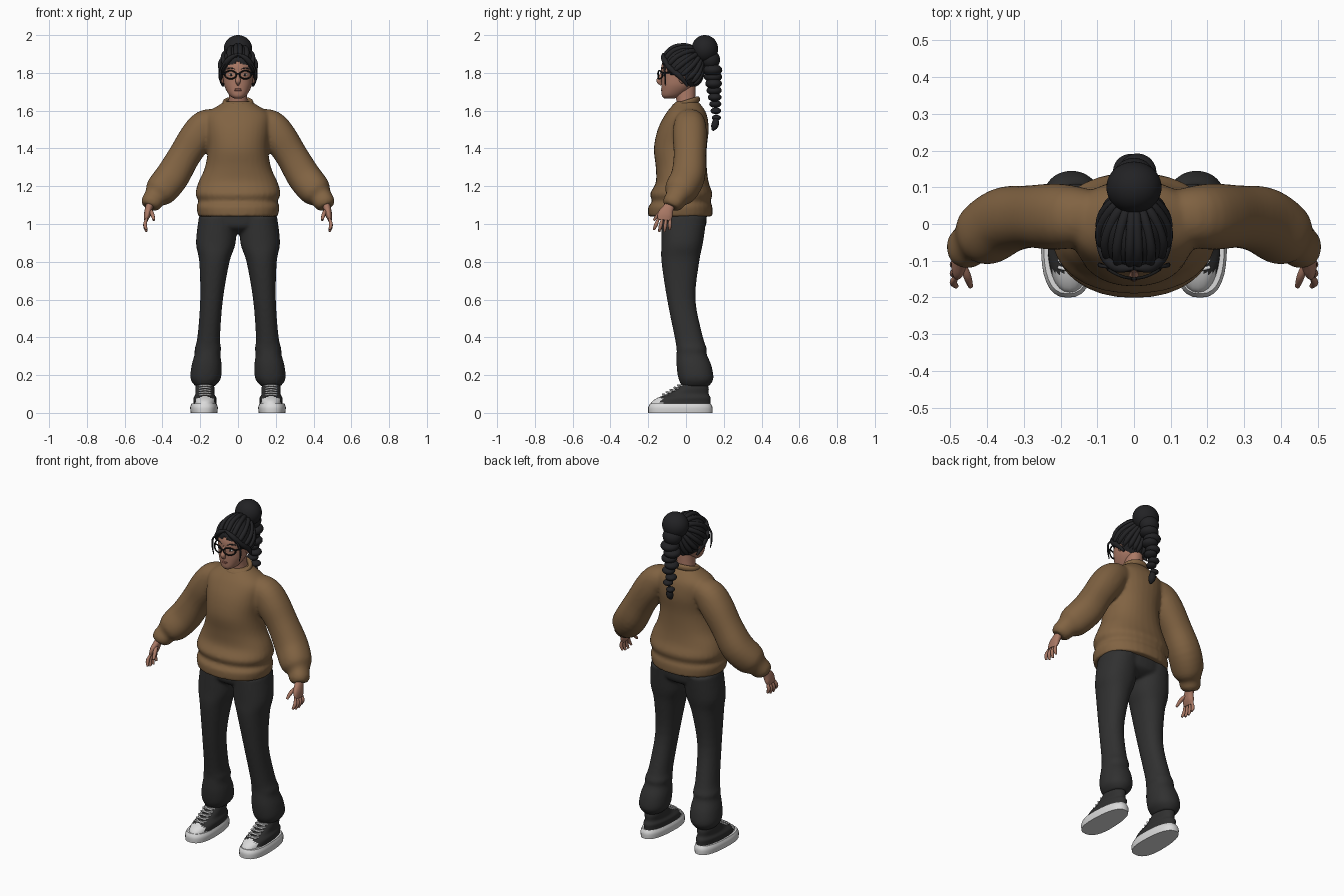
import bpy, bmesh, math
from mathutils import Vector, Matrix

if "Cube" in bpy.data.objects:
    bpy.data.objects.remove(bpy.data.objects["Cube"])

ACROSS, DEEP, UP = Vector((1, 0, 0)), Vector((0, 1, 0)), Vector((0, 0, 1))
SIDES = {"left": 1, "right": -1}
bm = bmesh.new()  # working mesh, emptied after each part

def material(name, red, green, blue):
    mat = bpy.data.materials.new(name)
    mat.use_nodes = True
    mat.diffuse_color = (red, green, blue, 1)
    shader = next(node for node in mat.node_tree.nodes if node.type == 'BSDF_PRINCIPLED')
    shader.inputs["Base Color"].default_value = mat.diffuse_color
    shader.inputs["Roughness"].default_value = .8
    return mat

WOOL = material("brown wool", .22, .125, .055)
CLOTH = material("charcoal cloth", .03, .03, .03)
HAIR = material("black hair", .016, .016, .018)
SKIN = material("warm skin", .4, .19, .13)
LIPS = material("rose lips", .32, .12, .09)
RUBBER = material("white rubber", .7, .7, .7)
FRAME = material("black frame", .01, .01, .01)
EYE = material("eye white", .6, .6, .6)

def spline(rows, closed, steps=4):
    """Catmull-Rom interpolation of rows of equal length."""
    result, total = [], len(rows)
    for i in range(total if closed else total - 1):
        near = [(i + k) % total if closed else min(max(i + k, 0), total - 1) for k in (-1, 0, 1, 2)]
        for step in range(steps):
            t = step / steps
            result.append([b + t / 2 * (c - a + t * (2*a - 5*b + 4*c - d + t * (3*(b - c) + d - a)))
                           for a, b, c, d in zip(*(rows[k] for k in near))])
    return result if closed else result + [list(rows[-1])]

def loft(rows, side=1, ref=DEEP, closed=False, flat=False, taper=0, sides=32, power=2.2):
    """Skin rings given as (x, y, z, half width, optional half depth)."""
    rows = spline(rows, closed)
    centres = [Vector(row[:3]) for row in rows]
    rings, total = [], len(rows)
    for i, row in enumerate(rows):
        u, v = ACROSS, DEEP
        if not flat:
            after = (i + 1) % total if closed else min(i + 1, total - 1)
            before = i - 1 if closed else max(i - 1, 0)
            along = (centres[after] - centres[before]).normalized()
            u = along.cross(ref).normalized()
            v = u.cross(along)
        ring = []
        for k in range(sides):
            angle = math.tau * k / sides
            c, s = (math.copysign(abs(f) ** (2 / power), f) for f in (math.cos(angle), math.sin(angle)))
            point = centres[i] + u * c * row[3] * (1 - taper * s) + v * s * row[-1]
            point.x *= side
            ring.append(bm.verts.new(point))
        rings.append(ring)
    for i in range(total if closed else total - 1):
        low, high = rings[i], rings[(i + 1) % total]
        for k in range(sides):
            j = (k + 1) % sides
            bm.faces.new((low[k], low[j], high[j], high[k]))
    if not closed:
        bm.faces.new(rings[0])
        bm.faces.new(rings[-1])

def stack(rows, x=0, lean=0, **options):
    """Loft level rings given as (height, front, back, half width)."""
    loft([(x + lean * z, (front + back) / 2, z, width, (back - front) / 2)
          for z, front, back, width in rows], flat=True, **options)

def strand(path, radius, ends=1, **options):
    """Round tube along a path, with narrower ends."""
    last = len(path) - 1
    loft([(*p, radius * (ends if i in (0, last) else 1)) for i, p in enumerate(path)], sides=12, **options)

def ball(centre, radii, side=1):
    x, y, z = centre
    bmesh.ops.create_uvsphere(bm, u_segments=48, v_segments=32, radius=1,
                              matrix=Matrix.Translation((x * side, y, z)) @ Matrix.Diagonal((*radii, 1)))

def finish(name, *mats, rule=lambda centre: False, blend=False):
    bmesh.ops.recalc_face_normals(bm, faces=bm.faces)
    for face in bm.faces:
        face.material_index = int(rule(face.calc_center_median()))
    mesh = bpy.data.meshes.new(name)
    bm.to_mesh(mesh)
    bm.clear()
    ob = bpy.data.objects.new(name, mesh)
    bpy.context.scene.collection.objects.link(ob)
    for mat in mats:
        mesh.materials.append(mat)
    bpy.ops.object.select_all(action='DESELECT')
    ob.select_set(True)
    bpy.context.view_layer.objects.active = ob
    bpy.ops.object.shade_smooth_by_angle(angle=math.radians(50))
    if blend:
        remesh = ob.modifiers.new("blend", 'REMESH')
        remesh.mode, remesh.voxel_size, remesh.use_smooth_shade = 'VOXEL', .009, True
        soften = ob.modifiers.new("soften", 'SMOOTH')
        soften.factor, soften.iterations = .5, 5
    return ob

# Sweater: body and sleeves blended into one skin
stack([(1.04, -.2, .14, .21), (1.09, -.2, .14, .22), (1.12, -.18, .13, .21), (1.16, -.19, .14, .225),
       (1.22, -.16, .12, .21), (1.3, -.16, .11, .175), (1.4, -.17, .11, .16), (1.5, -.15, .12, .17),
       (1.58, -.11, .11, .17), (1.63, -.07, .08, .1), (1.65, -.05, .06, .07)])
for side in SIDES.values():
    loft([(.1, .02, 1.54, .07), (.17, .02, 1.52, .085), (.22, .02, 1.46, .09), (.285, .02, 1.36, .085),
          (.35, .01, 1.25, .09), (.41, -.03, 1.175, .085), (.44, -.05, 1.14, .06),
          (.46, -.07, 1.11, .055), (.47, -.08, 1.09, .04)], side=side)
finish("sweater", WOOL, blend=True)
# Neckband, higher at the back
circle = [(math.cos(i * math.tau / 32), math.sin(i * math.tau / 32)) for i in range(32)]
loft([(.07 * c, .062 * s, 1.64 + .02 * s, .012, .016) for c, s in circle], ref=UP, closed=True)
finish("neckband", WOOL)

# Trousers: hips and two legs blended
stack([(1.1, -.13, .11, .19), (1.03, -.13, .11, .2), (.98, -.12, .1, .15), (.95, -.07, .05, .05)])
for side in SIDES.values():
    stack([(1.04, -.13, .11, .1), (.9, -.13, .09, .105), (.8, -.13, .07, .08), (.6, -.1, .05, .06),
           (.4, -.06, .09, .06), (.34, -.05, .11, .07), (.31, -.05, .11, .068), (.25, -.05, .135, .08),
           (.18, -.04, .145, .08), (.14, -.02, .12, .05)], x=.185, lean=-.075, side=side)
finish("trousers", CLOTH, blend=True)

# Shoes: sole, upper with pale toe cap, crossed laces
for label, side in SIDES.items():
    stack([(0, -.2, .14, .07), (.03, -.2, .14, .072), (.05, -.19, .13, .065)],
          x=.18, side=side, taper=.1, power=2.5)
    finish(label + "_sole", RUBBER)
    stack([(.04, -.19, .13, .06), (.06, -.18, .13, .06), (.08, -.15, .13, .06), (.1, -.1, .12, .05),
           (.13, -.05, .12, .05), (.16, -.02, .11, .045)], x=.175, side=side, taper=.1)
    finish(label + "_shoe_upper", CLOTH, RUBBER, rule=lambda c: c.y < -.13 and c.z < .09)
    for i in range(5):
        middle = Vector((.175, -.122 + .02 * i, .098 + .012 * i))
        for slant in (-.01, .01):
            ends = [middle + Vector((out, .015 + slant * out / .03, -.004)) for out in (-.032, .032)]
            strand([ends[0], middle, ends[1]], .005, side=side)
    finish(label + "_laces", RUBBER)

# Hands: palm, four curled fingers, thumb
for label, side in SIDES.items():
    loft([(.455, -.07, 1.12, .024, .03), (.47, -.09, 1.09, .02, .028), (.48, -.11, 1.05, .018, .04),
          (.487, -.115, 1.02, .01, .035)], side=side)
    for i in range(4):
        knuckle = Vector((.484, -.145 + .02 * i, 1.03))
        reach = Vector((0, -.025 + .008 * i, -.06 if i in (0, 3) else -.07))
        strand([knuckle, knuckle + reach * .55 + ACROSS * .008, knuckle + reach], .01, ends=.6, side=side)
    strand([(.47, -.1, 1.08), (.455, -.14, 1.055), (.445, -.17, 1.02)], .011, ends=.6, side=side, ref=ACROSS)
    finish(label + "_hand", SKIN)

# Head with neck, nose and ears
stack([(1.6, -.05, .06, .06), (1.65, -.05, .05, .05), (1.74, -.07, .05, .045)])
stack([(1.665, -.115, -.06, .02), (1.68, -.128, -.02, .044), (1.72, -.13, .03, .068), (1.76, -.13, .05, .078),
       (1.84, -.13, .08, .083), (1.88, -.1, .06, .065), (1.9, -.06, .04, .04)])
loft([(0, -.126, 1.81, .007), (0, -.134, 1.78, .01), (0, -.143, 1.757, .014), (0, -.13, 1.737, .006)])
for side in SIDES.values():
    ball((.08, -.02, 1.77), (.01, .018, .026), side)
finish("head", SKIN)
# Lips, eyes, brows
for z in (1.714, 1.707):
    ball((0, -.125, z), (.02, .008, .004))
finish("lips", LIPS)
for part, mat, y, radii in (("eyes", EYE, -.12, (.014, .007, .006)), ("irises", HAIR, -.124, (.006, .005, .006))):
    for side in SIDES.values():
        ball((.036, y, 1.79), radii, side)
    finish(part, mat)
for side in SIDES.values():
    strand([(.016, -.13, 1.82), (.04, -.12, 1.826), (.06, -.106, 1.82)], .004, ends=.4, side=side)
finish("eyebrows", HAIR)

# Glasses: curved rims, temples, bridge
for side in SIDES.values():
    rim = [(.039 + .031 * c, 1.79 + .021 * s) for c, s in circle]
    strand([(x, -.148 + 5 * x * x, z) for x, z in rim], .004, closed=True, side=side)
    strand([(.07, -.123, 1.8), (.086, -.08, 1.8), (.09, -.02, 1.79)], .004, ref=UP, side=side)
strand([(-.01, -.147, 1.793), (0, -.15, 1.796), (.01, -.147, 1.793)], .004)
finish("glasses", FRAME)

# Hair cap, opened around the face
SCALP, SPREAD = Vector((0, -.02, 1.825)), Vector((.094, .11, .122))
ball(SCALP, SPREAD)
centres = {face: face.calc_center_median() for face in bm.faces}
opening = [face for face, c in centres.items() if c.y < -.03 and c.z < 1.785 + max(0, .085 - abs(c.x))]
bmesh.ops.delete(bm, geom=opening, context='FACES')
finish("hair_cap", HAIR).modifiers.new("thickness", 'SOLIDIFY').thickness = .008
# Locks drawn over the scalp to the knot, fringe and loose strands
knot = Vector((0, .8, .6))
for side in SIDES.values():
    for i in range(9):
        turn = .12 + .34 * i
        root = Vector((math.sin(turn), -math.cos(turn), .6 - .65 * turn)).normalized()
        path = [SCALP + SPREAD * 1 @ Matrix.Diagonal(root.lerp(knot, step / 5).normalized()) for step in range(6)]
        strand(path, .013, ends=.4, side=side, ref=ACROSS)
    strand([(0, -.12, 1.9), (.045, -.118, 1.875), (.08, -.085, 1.825), (.09, -.03, 1.78), (.08, .01, 1.73)],
           .014, ends=.4, side=side, ref=ACROSS)
    strand([(.04, -.12, 1.88), (.085, -.115, 1.83), (.094, -.11, 1.78), (.085, -.11, 1.73)], .005, ends=.4, side=side)
finish("hair_locks", HAIR)

# High bun and hanging braid of alternating lobes
ball((0, .1, 1.927), (.075, .07, .073))
ball((0, .13, 1.87), (.055, .05, .05))
for i in range(8):
    size = .052 - .004 * i
    ball((.009 * (-1) ** i, .14 + .003 * i, 1.815 - .036 * i), (size, size, size * .62))
strand([(0, .16, 1.58), (0, .157, 1.54), (0, .15, 1.515), (0, .14, 1.495)], .018, ends=.3)
finish("bun_and_braid", HAIR)
